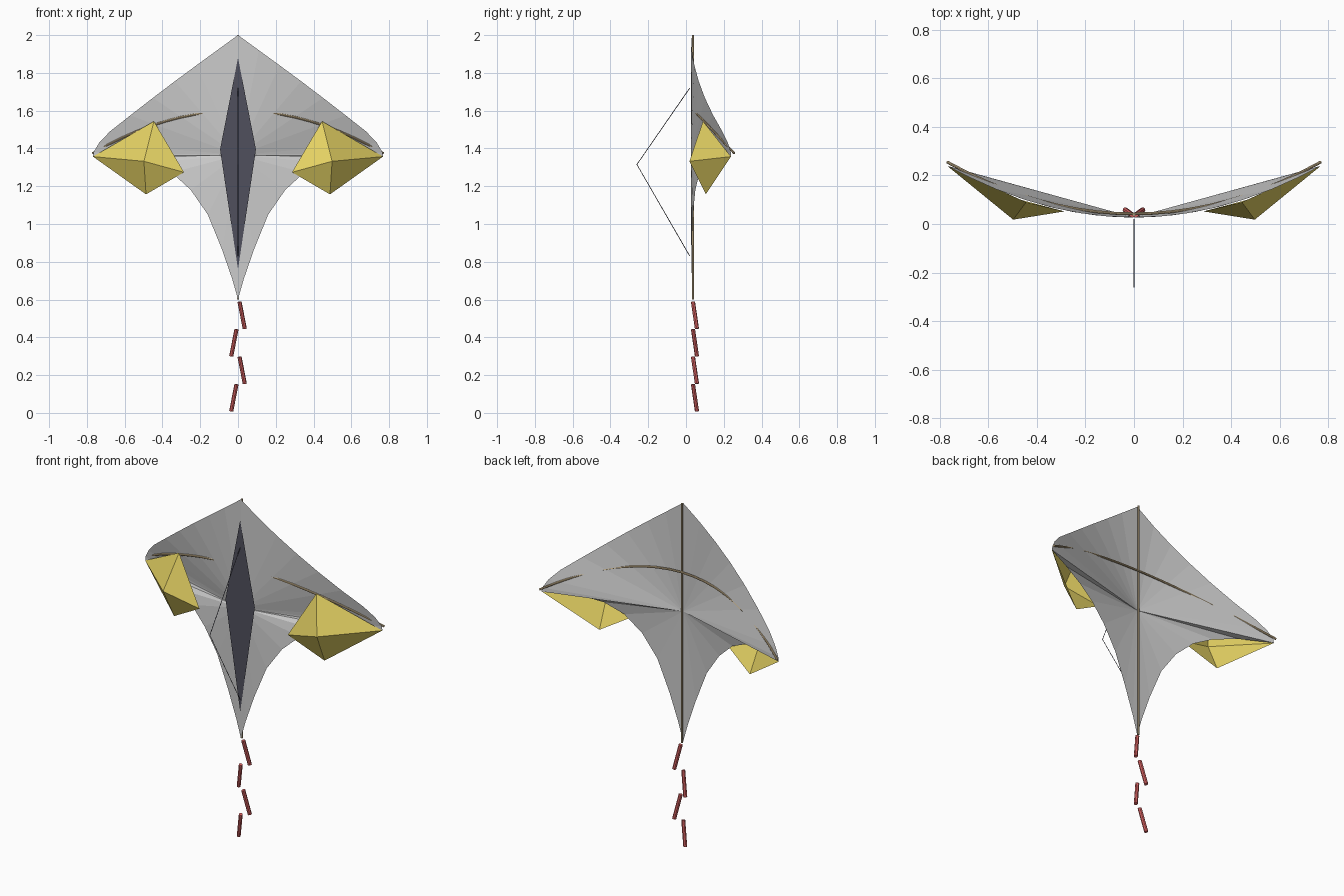
import bpy
from mathutils import Vector

if "Cube" in bpy.data.objects:
    bpy.data.objects.remove(bpy.data.objects["Cube"])


def material(name, rgb):
    m = bpy.data.materials.new(name)
    m.diffuse_color = (*rgb, 1)
    m.use_nodes = True
    m.node_tree.nodes["Principled BSDF"].inputs["Base Color"].default_value = m.diffuse_color
    return m


WOOD = material("wood", (0.62, 0.48, 0.28))
GOLD = material("yellow_cloth", (0.80, 0.66, 0.13))
DARK = material("dark_cloth", (0.08, 0.08, 0.11))
RED = material("red_cloth", (0.72, 0.13, 0.13))


def mesh(name, verts, faces, mat=None):
    me = bpy.data.meshes.new(name)
    me.from_pydata(verts, [], faces)
    me.update()
    ob = bpy.data.objects.new(name, me)
    bpy.context.collection.objects.link(ob)
    if mat:
        me.materials.append(mat)
    return ob


def rod(name, pts, radius, mat, res=2):
    cu = bpy.data.curves.new(name, 'CURVE')
    cu.dimensions = '3D'
    cu.bevel_depth = radius
    cu.bevel_resolution = res
    cu.use_fill_caps = True
    sp = cu.splines.new('POLY')
    sp.points.add(len(pts) - 1)
    for p, co in zip(sp.points, pts):
        p.co = (*co, 1)
        p.radius = 1
    sp.use_smooth = False
    cu.materials.append(mat)
    ob = bpy.data.objects.new(name, cu)
    bpy.context.collection.objects.link(ob)
    return ob


def bow(x):
    return 0.36 * x * x


# Sail: triangle fan from the centre to a bowed outline
half = [(0, 2.0), (0.11, 1.92), (0.22, 1.84), (0.334, 1.756), (0.45, 1.668),
        (0.57, 1.575), (0.678, 1.49), (0.735, 1.43), (0.765, 1.38), (0.768, 1.357),
        (0.6, 1.355), (0.46, 1.325), (0.35, 1.272), (0.25, 1.18), (0.16, 1.05),
        (0.085, 0.866), (0.03, 0.707), (0.008, 0.63), (0, 0.6)]
outline = half + [(-x, z) for x, z in half[-2:0:-1]]
n = len(outline)
verts = [(0, 0.027, 1.365)] + [(x, 0.027 + bow(x), z) for x, z in outline]
mesh("sail", verts, [(0, i + 1, (i + 1) % n + 1) for i in range(n)])

# Dark centre panel on the front
mesh("centre_panel", [(0, 0.02, 1.88), (-0.095, 0.02, 1.395), (0, 0.02, 0.76),
                      (0.095, 0.02, 1.395)], [(0, 1, 2, 3)], DARK)

# Open yellow pyramids under the wing tips
for side, s in (("left", -1), ("right", 1)):
    corners = [(0.498, 0.018, 1.332), (0.445, 0.09, 1.544), (0.768, 0.238, 1.357),
               (0.487, 0.105, 1.157), (0.286, 0.052, 1.274)]
    faces = [(0, i, i % 4 + 1) for i in range(1, 5)]
    if s > 0:
        faces = [f[::-1] for f in faces]
    mesh(side + "_wing_pocket", [(s * x, y, z) for x, y, z in corners], faces, GOLD)

# Wooden spine and bowed cross spar
rod("spine", [(0, 0.037, 0.6), (0, 0.037, 2.0)], 0.006, WOOD)
xs = [0.77 * i / 10 for i in range(-10, 11)]
rod("cross_spar", [(x, 0.042 + bow(x), 1.6 - 0.38 * x * x) for x in xs], 0.006, WOOD)

# Bridle string
rod("bridle", [(0, 0.02, 1.72), (0, -0.26, 1.315), (0, 0.02, 0.83)], 0.002, DARK, 0)

# Zigzag tail
for i in range(4):
    s = 1 if i % 2 == 0 else -1
    top = 0.588 - 0.1455 * i
    bpy.ops.mesh.primitive_cylinder_add(vertices=8, radius=0.011, depth=1)
    ob = bpy.context.object
    ob.name = f"tail_piece_{i + 1}"
    a, b = Vector((s * 0.008, 0.037, top)), Vector((s * 0.036, 0.058, top - 0.1425))
    d = a - b
    ob.location = (a + b) / 2
    ob.rotation_euler = d.to_track_quat('Z', 'Y').to_euler()
    ob.scale = (1, 1, d.length)
    ob.data.materials.append(RED)
